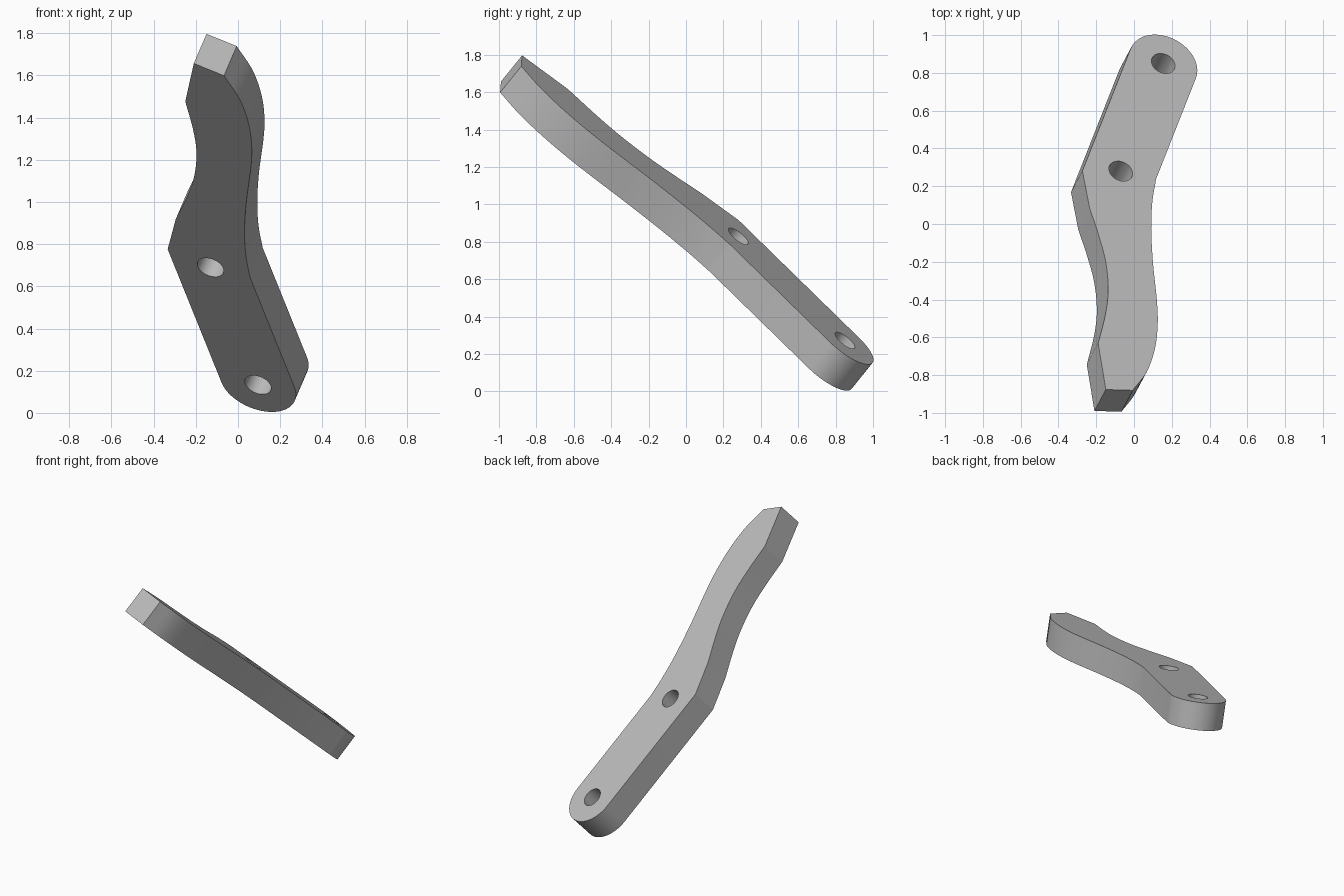
import bpy
from math import cos, sin, pi, radians
from mathutils import Matrix, Vector

cube = bpy.data.objects.get("Cube")
if cube:
    bpy.data.objects.remove(cube, do_unlink=True)

THICK = 0.19      # plate thickness
RADIUS = 0.19     # rounded end, also half the arm width
HOLE = 0.066      # bolt hole radius


def arc(cx, cy, r, start, end, steps):
    angles = [start + (end - start) * i / steps for i in range(steps + 1)]
    return [(cx + r * cos(a), cy + r * sin(a)) for a in angles]


def smooth_path(points, steps=6):
    """Catmull-Rom path through the given points."""
    pts = [Vector(p) for p in points]
    pts = [2 * pts[0] - pts[1]] + pts + [2 * pts[-1] - pts[-2]]
    path = []
    for a, b, c, d in zip(pts, pts[1:], pts[2:], pts[3:]):
        for i in range(steps):
            t = i / steps
            path.append(0.5 * (2 * b + (c - a) * t + (2 * a - 5 * b + 4 * c - d) * t**2
                               + (3 * b - a - 3 * c + d) * t**3))
    return path + [pts[-2]]


def add_outline(curve, points):
    spline = curve.splines.new("POLY")
    spline.points.add(len(points) - 1)
    for point, co in zip(spline.points, points):
        point.co = (co[0], co[1], 0, 1)
    spline.use_cyclic_u = True


# Outline: rounded end, angled shoulder, wavy neck and blunt tip
inner_side = smooth_path([(0.082, 1.161), (-0.02, 1.318), (-0.103, 1.465),
                          (-0.17, 1.64), (-0.204, 1.81), (-0.224, 2.017)])
outer_side = smooth_path([(-0.487, 2.221), (-0.52, 2.056), (-0.515, 1.886),
                          (-0.482, 1.72), (-0.429, 1.56), (-0.336, 1.325),
                          (-0.262, 1.11), (-0.215, 0.93), (-RADIUS, 0.774)])
outline = (arc(0, 0, RADIUS, -pi, 0, 32) + [(RADIUS, 0.94)]
           + inner_side + [(-0.352, 2.296)] + outer_side)

# Flat plate with two bolt holes
curve = bpy.data.curves.new("plate_profile", "CURVE")
curve.dimensions = "2D"
curve.fill_mode = "BOTH"
curve.extrude = THICK / 2
add_outline(curve, outline)
for height in (0, 0.828):
    add_outline(curve, arc(0, height, HOLE, 0, 2 * pi, 32)[:-1])

# Turn the profile into a mesh
helper = bpy.data.objects.new("plate_profile", curve)
bpy.context.collection.objects.link(helper)
depsgraph = bpy.context.evaluated_depsgraph_get()
mesh = bpy.data.meshes.new_from_object(helper.evaluated_get(depsgraph))
bpy.data.objects.remove(helper, do_unlink=True)

arm = bpy.data.objects.new("curved_lever_arm", mesh)
bpy.context.collection.objects.link(arm)

# Lean the plate into place: length and face directions define its frame
normal = Vector((0.43, 0.807, 1)).normalized()
length = Vector((-0.271, -0.687, 0.675))
length = (length - normal * length.dot(normal)).normalized()
across = length.cross(normal)
frame = Matrix((across, length, normal)).transposed().to_4x4()
frame.translation = Vector((0.155, 0.85, 0.273)) - normal * THICK / 2
arm.matrix_world = frame

# Plain grey metal
grey = bpy.data.materials.new("grey_metal")
grey.use_nodes = True
colour = (0.5, 0.5, 0.5, 1)
grey.diffuse_color = colour
grey.node_tree.nodes["Principled BSDF"].inputs["Base Color"].default_value = colour
mesh.materials.clear()
mesh.materials.append(grey)

# Weld the caps to the sides, then shade
bpy.ops.object.select_all(action="DESELECT")
arm.select_set(True)
bpy.context.view_layer.objects.active = arm
bpy.ops.object.mode_set(mode="EDIT")
bpy.ops.mesh.select_all(action="SELECT")
bpy.ops.mesh.remove_doubles(threshold=0.0005)
bpy.ops.mesh.normals_make_consistent(inside=False)
bpy.ops.object.mode_set(mode="OBJECT")
bpy.ops.object.shade_smooth_by_angle(angle=radians(15))
